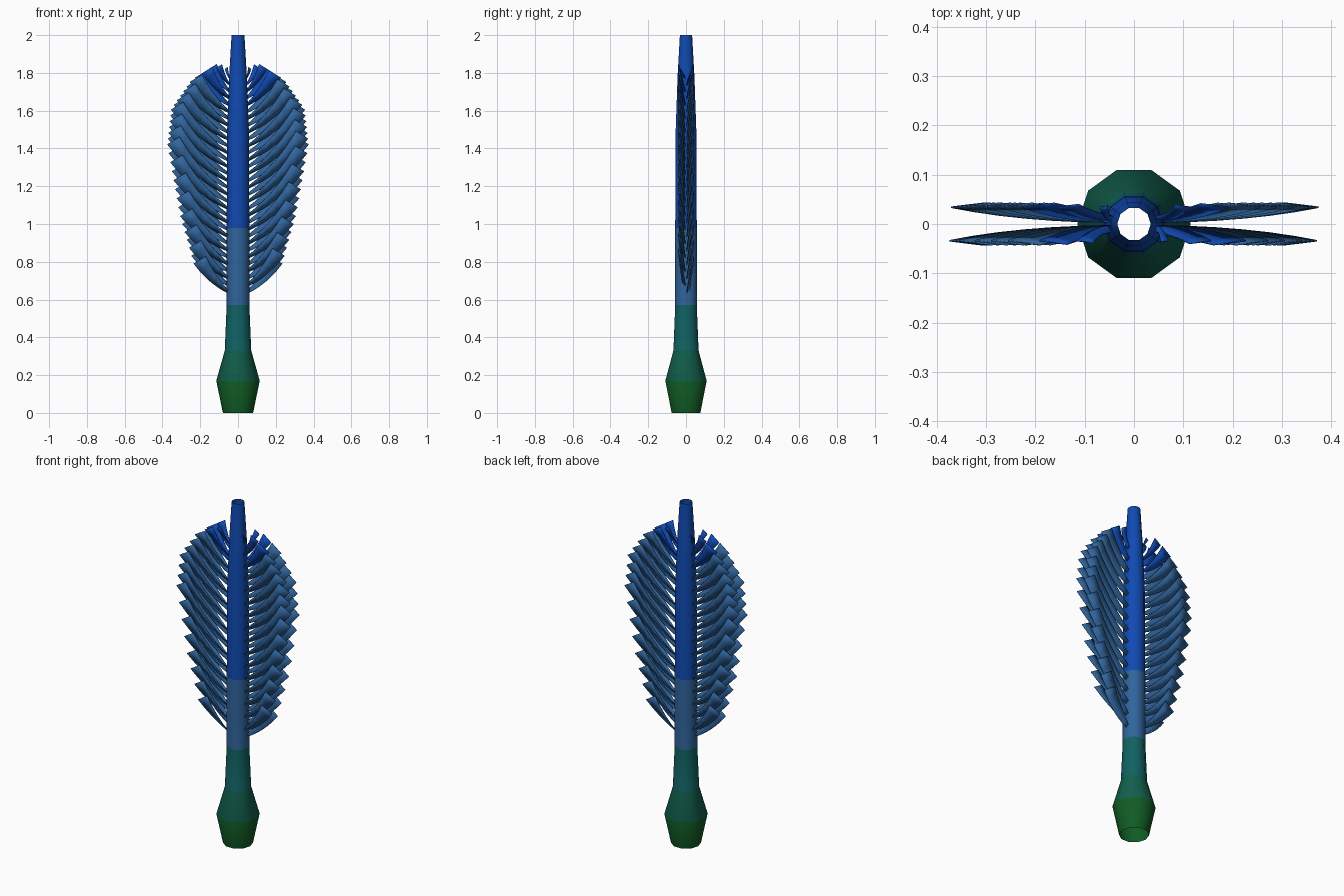
import bpy, bmesh, math
from mathutils import Vector

cube = bpy.data.objects.get("Cube")
if cube:
    bpy.data.objects.remove(cube, do_unlink=True)


def material(name, rgb):
    lin = [((c / 255 + 0.055) / 1.055) ** 2.4 for c in rgb]
    mat = bpy.data.materials.new(name)
    mat.use_nodes = True
    mat.diffuse_color = (*lin, 1)
    mat.node_tree.nodes["Principled BSDF"].inputs["Base Color"].default_value = (*lin, 1)
    return mat


green = material("green", (16, 92, 36))
sea_green = material("sea green", (17, 94, 76))
teal = material("teal", (17, 97, 98))
slate = material("slate blue", (48, 100, 156))
blue = material("bright blue", (16, 74, 178))


def finish(name, bm, mats):
    mesh = bpy.data.meshes.new(name)
    bm.to_mesh(mesh)
    bm.free()
    for m in mats:
        mesh.materials.append(m)
    obj = bpy.data.objects.new(name, mesh)
    bpy.context.collection.objects.link(obj)
    return obj


# Hollow ten-sided shaft with a bulbous foot, coloured in bands by height
SIDES = 10
profile = [(0.08, 0), (0.115, 0.17), (0.07, 0.33), (0.06, 0.57),
           (0.06, 0.98), (0.058, 1.48), (0.047, 1.78), (0.034, 2)]
bands = [0.17, 0.33, 0.57, 0.98]
bm = bmesh.new()
rings = []
for r, z in profile:
    angles = [math.tau * i / SIDES for i in range(SIDES)]
    rings.append([bm.verts.new((r * math.cos(a), r * math.sin(a), z)) for a in angles])
for low, high in zip(rings, rings[1:]):
    for i in range(SIDES):
        j = (i + 1) % SIDES
        face = bm.faces.new((low[i], low[j], high[j], high[i]))
        mid = face.calc_center_median().z
        face.material_index = sum(mid > b for b in bands)
shaft = finish("shaft", bm, [green, sea_green, teal, slate, blue])
bpy.ops.object.select_all(action='DESELECT')
shaft.select_set(True)
bpy.context.view_layer.objects.active = shaft
bpy.ops.object.shade_smooth_by_angle(angle=math.radians(40))

# Outline of the vane: position along the shaft -> tip x, tip z
outline = [(0, 0.235, 0.79), (0.2, 0.31, 1.05), (0.45, 0.375, 1.42), (0.65, 0.355, 1.61),
           (0.85, 0.25, 1.76), (0.95, 0.14, 1.83), (1, 0.07, 1.82)]


def tip_at(u):
    for (a, x0, z0), (b, x1, z1) in zip(outline, outline[1:]):
        if u <= b:
            t = (u - a) / (b - a)
            return x0 + (x1 - x0) * t, z0 + (z1 - z0) * t
    return outline[-1][1:]


def bezier(a, b, c, t):
    return a * (1 - t) ** 2 + b * 2 * t * (1 - t) + c * t * t


def add_barb(bm, u, side, row):
    """One curved blade, narrow at the shaft and cut across at the tip."""
    tx, tz = tip_at(u)
    root = Vector((0.045, 0.003, 0.63 + 1.14 * u))
    tip = Vector((tx, 0.034, tz))
    size = min(1, (tx - 0.02) / 0.2)
    bend = Vector((root.x + (tx - root.x) * 0.58, 0.006, root.z + (tz - root.z) * 0.32))
    root_up = root + Vector((0, 0.014, 0.012))
    tip_up = tip + Vector((-0.065, 0.008, 0.04)) * size
    bend_up = bend + Vector((-0.035, 0.026, 0.04)) * size
    pairs = []
    for k in range(7):
        t = k / 6
        pair = [bezier(root, bend, tip, t), bezier(root_up, bend_up, tip_up, t)]
        pairs.append([bm.verts.new((p.x * side, p.y * row, p.z)) for p in pair])
    for (a, b), (c, d) in zip(pairs, pairs[1:]):
        face = bm.faces.new((a, c, d, b))
        face.material_index = int(u > 0.87)
        face.smooth = True


# Two staggered rows of barbs on each side
COUNT = 16
for side, side_name in ((1, "left"), (-1, "right")):
    for row, row_name in ((-1, "front"), (1, "back")):
        bm = bmesh.new()
        shift = 0 if side == row else 0.5
        for i in range(COUNT):
            add_barb(bm, (i + shift) / (COUNT - 0.5), side, row)
        bmesh.ops.recalc_face_normals(bm, faces=bm.faces)
        barbs = finish(f"{side_name}_{row_name}_barbs", bm, [slate, blue])
        thick = barbs.modifiers.new("thickness", 'SOLIDIFY')
        thick.thickness = 0.003
        thick.offset = 0
